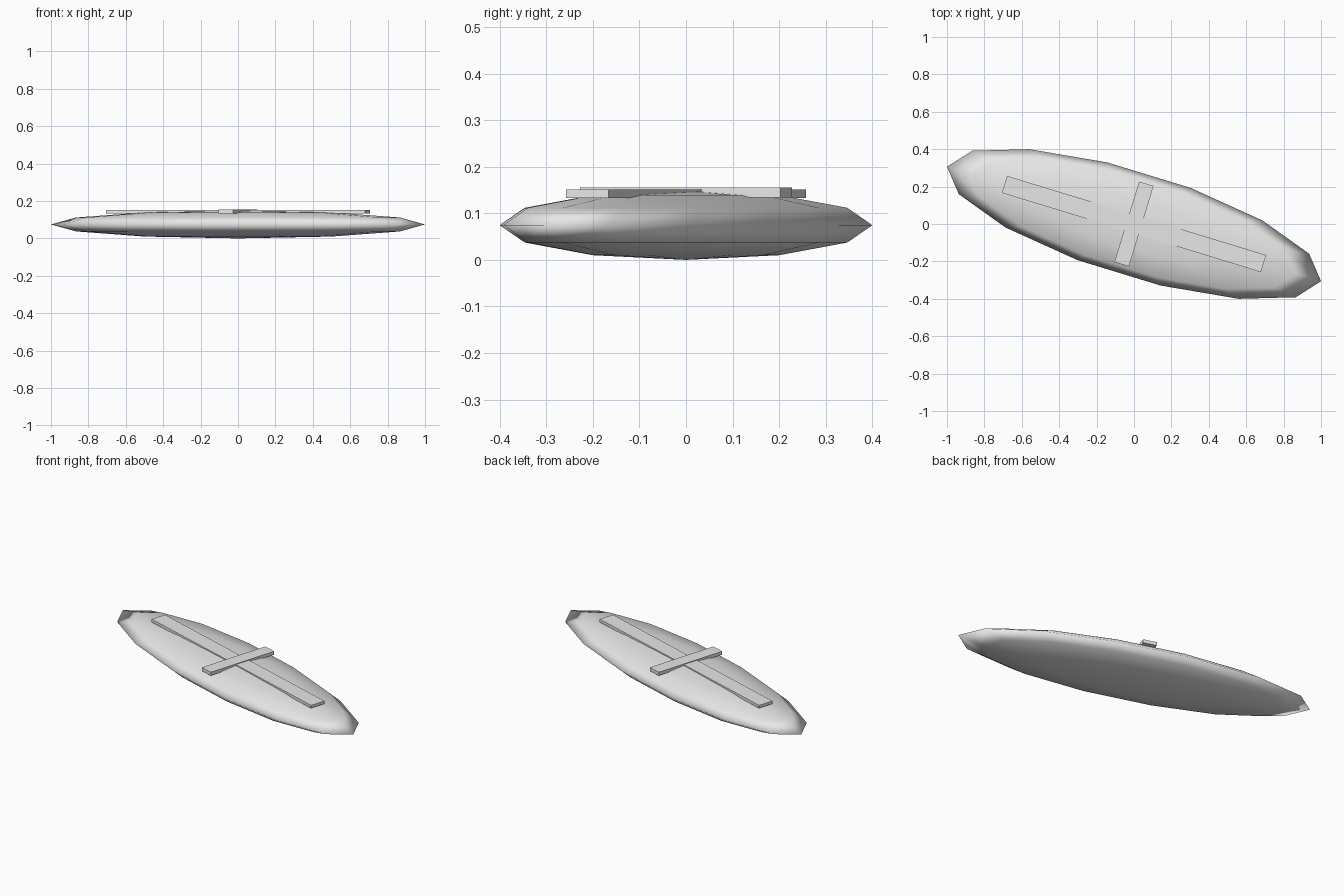
import bpy, bmesh, math
from mathutils import Matrix

if "Cube" in bpy.data.objects:
    bpy.data.objects.remove(bpy.data.objects["Cube"])

ROT = Matrix.Rotation(math.radians(-17), 4, 'Z')
SEGS, RINGS = 14, 6
A, B, H = 1.0457, 0.28, 0.0745      # hull half length, half width, half height

grey = bpy.data.materials.new("light_grey")
grey.diffuse_color = (0.8, 0.8, 0.8, 1)
grey.use_nodes = True
grey.node_tree.nodes["Principled BSDF"].inputs["Base Color"].default_value = grey.diffuse_color


def finish(name, bm, smooth):
    bmesh.ops.recalc_face_normals(bm, faces=bm.faces)
    for f in bm.faces:
        f.smooth = smooth
    bm.transform(ROT)
    me = bpy.data.meshes.new(name)
    bm.to_mesh(me)
    bm.free()
    me.materials.append(grey)
    ob = bpy.data.objects.new(name, me)
    bpy.context.collection.objects.link(ob)
    return ob


def plank(name, half_x, half_y, z0, z1):
    bm = bmesh.new()
    bmesh.ops.create_cube(bm, size=2)
    for v in bm.verts:
        v.co = (v.co.x * half_x, v.co.y * half_y, z1 if v.co.z > 0 else z0)
    return finish(name, bm, False)


# Flattened ellipsoid body with a vertex at each tip
bm = bmesh.new()
rings = []
for i in range(1, RINGS):
    t = math.pi * i / RINGS - math.pi / 2
    rings.append([bm.verts.new((A * math.cos(t) * math.cos(a),
                                B * math.cos(t) * math.sin(a),
                                H + H * math.sin(t)))
                  for a in (2 * math.pi * k / SEGS for k in range(SEGS))])
bottom = bm.verts.new((0, 0, 0))
top = bm.verts.new((0, 0, 2 * H))
for k in range(SEGS):
    n = (k + 1) % SEGS
    bm.faces.new((bottom, rings[0][n], rings[0][k]))
    bm.faces.new((top, rings[-1][k], rings[-1][n]))
    for lo, hi in zip(rings, rings[1:]):
        bm.faces.new((lo[k], lo[n], hi[n], hi[k]))
finish("body", bm, True)

# Crossed strips on top
plank("long_strip", 0.724, 0.0475, 0.133, 0.151)
plank("cross_strip", 0.0405, 0.225, 0.134, 0.155)
